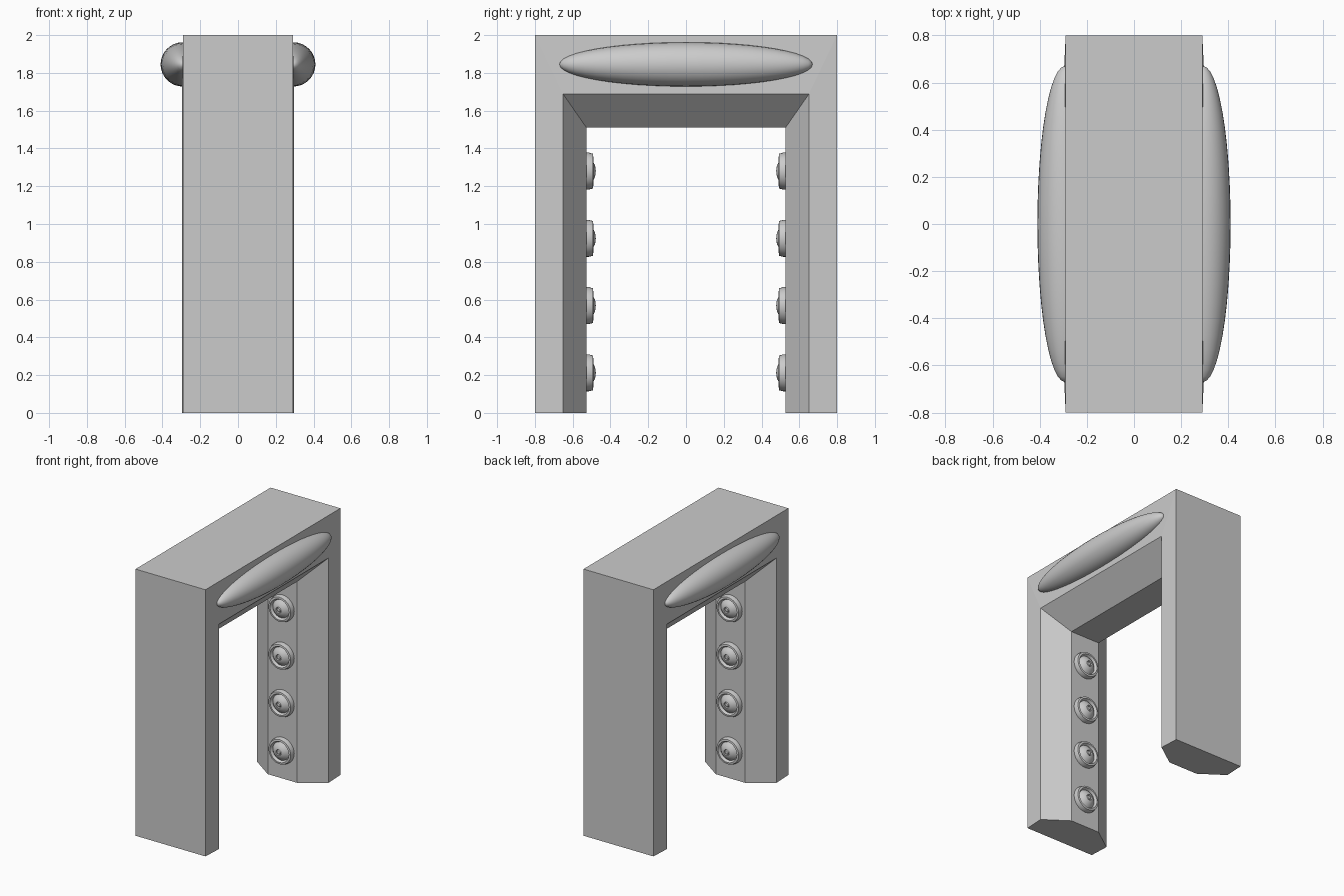
import bpy, bmesh, math
from mathutils import Matrix

if "Cube" in bpy.data.objects:
    bpy.data.objects.remove(bpy.data.objects["Cube"])


def finish(bm, name, smooth=None):
    bmesh.ops.recalc_face_normals(bm, faces=bm.faces)
    me = bpy.data.meshes.new(name)
    bm.to_mesh(me)
    bm.free()
    ob = bpy.data.objects.new(name, me)
    bpy.context.collection.objects.link(ob)
    if smooth:
        bpy.ops.object.select_all(action='DESELECT')
        ob.select_set(True)
        bpy.context.view_layer.objects.active = ob
        bpy.ops.object.shade_smooth_by_angle(angle=math.radians(smooth))
    return ob


# Arch frame: a chamfered hexagonal section swept around a square path
# each entry: half depth x, leg offset y, lintel height z
section = [(-0.29, 0.80, 2.0), (-0.297, 0.65, 1.687), (-0.122, 0.527, 1.51),
           (0.122, 0.527, 1.51), (0.297, 0.65, 1.687), (0.29, 0.80, 2.0)]
bm = bmesh.new()
rings = []
for side, top in [(-1, 0), (-1, 1), (1, 1), (1, 0)]:
    rings.append([bm.verts.new((x, side * y, top * z)) for x, y, z in section])
for a, b in zip(rings, rings[1:]):
    for i in range(6):
        j = (i + 1) % 6
        bm.faces.new((a[i], a[j], b[j], b[i]))
bm.faces.new(rings[0])
bm.faces.new(rings[-1])
finish(bm, "arch_frame")

# Long bulging lamps on both faces of the lintel
for s, side in [(-1, "left"), (1, "right")]:
    bm = bmesh.new()
    bmesh.ops.create_uvsphere(bm, u_segments=32, v_segments=24, radius=1)
    bm.transform(Matrix.Translation((s * 0.293, 0, 1.845))
                 @ Matrix.Rotation(math.pi / 2, 4, 'X')
                 @ Matrix.Diagonal((0.117, 0.117, 0.67, 1)))
    finish(bm, "lintel_lamp_" + side, 40)

# Round emitters on the inner leg faces: rim, groove, raised cone and tip
profile = [(0.098, -0.01), (0.098, 0.012), (0.092, 0.034), (0.078, 0.036),
           (0.068, 0.018), (0.05, 0.035), (0.032, 0.045), (0.022, 0.047),
           (0.019, 0.036), (0.012, 0.047), (0.0, 0.05)]


def emitter(name, s, z):
    bm = bmesh.new()
    vs = [bm.verts.new((r, 0, h)) for r, h in profile]
    edges = [bm.edges.new(p) for p in zip(vs, vs[1:])]
    bmesh.ops.spin(bm, geom=vs + edges, cent=(0, 0, 0), axis=(0, 0, 1),
                   angle=2 * math.pi, steps=32)
    bmesh.ops.remove_doubles(bm, verts=bm.verts, dist=1e-5)
    # local z points toward the passage centre
    bm.transform(Matrix.Translation((0, s * 0.527, z))
                 @ Matrix.Rotation(s * math.pi / 2, 4, 'X'))
    finish(bm, name, 35)


for s, side in [(-1, "front"), (1, "back")]:
    for i in range(4):
        emitter(f"emitter_{side}_{i + 1}", s, 0.212 + i * 0.356)
